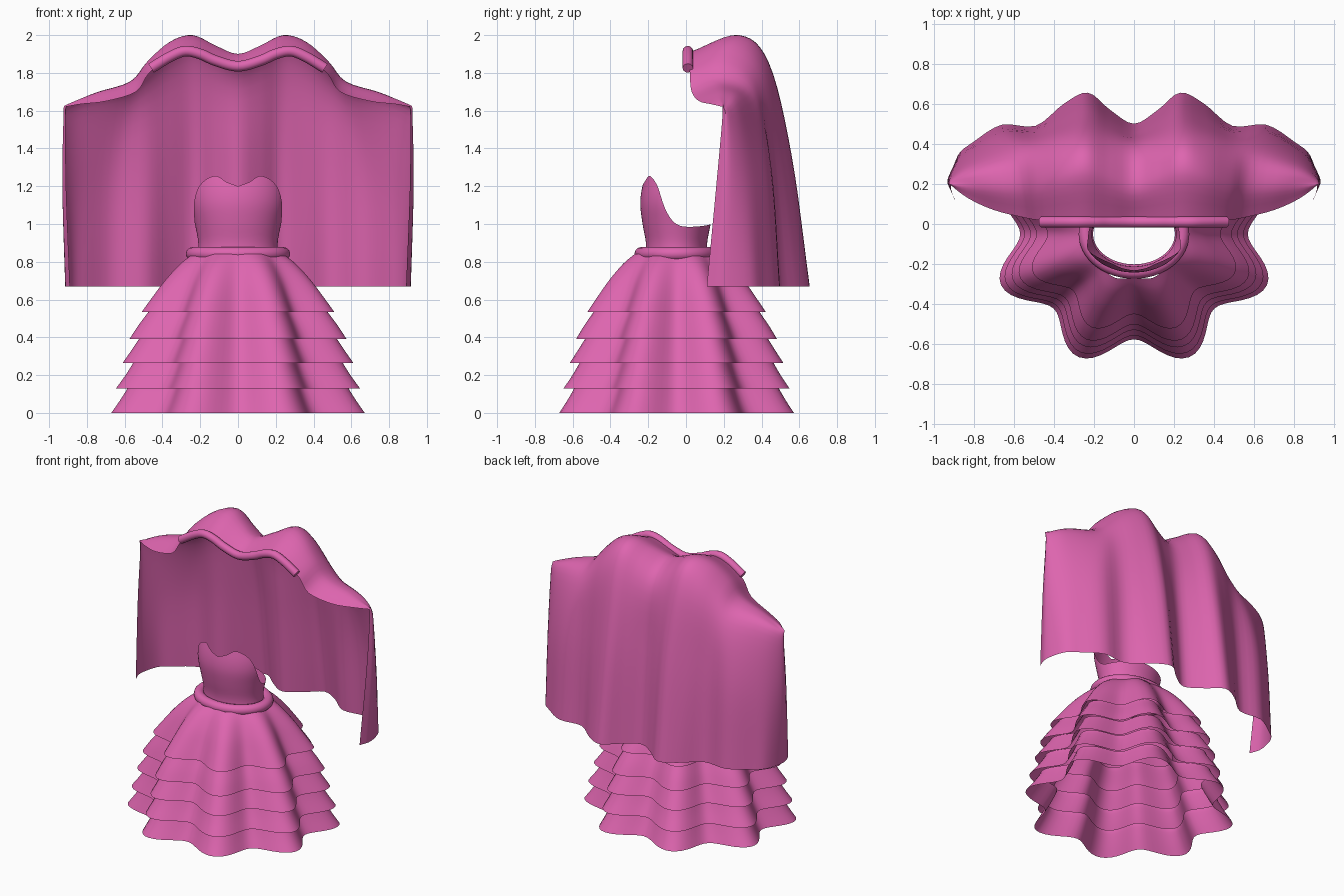
import bpy, math
from mathutils import Vector

if "Cube" in bpy.data.objects:
    bpy.data.objects.remove(bpy.data.objects["Cube"])

pink = bpy.data.materials.new("pink_fabric")
pink.diffuse_color = (0.73, 0.13, 0.43, 1)
pink.use_nodes = True
pink.node_tree.nodes["Principled BSDF"].inputs["Base Color"].default_value = pink.diffuse_color
CY = -0.05  # centre of the dress in y


def smooth_path(pts, n):
    """Catmull-Rom resampling with n steps per span."""
    p = [Vector(q) for q in pts]
    p = [2 * p[0] - p[1]] + p + [2 * p[-1] - p[-2]]
    out = []
    for i in range(1, len(p) - 2):
        a, b, c, d = p[i - 1:i + 3]
        for k in range(n):
            t = k / n
            out.append(0.5 * (2 * b + (c - a) * t + (2 * a - 5 * b + 4 * c - d) * t * t
                              + (3 * b - a - 3 * c + d) * t ** 3))
    return out + [p[-2]]


def lookup(pts, x):
    """Smooth interpolation of the first coordinate in a list of tuples."""
    for a, b in zip(pts, pts[1:]):
        if x <= b.x:
            return a.lerp(b, max(0, (x - a.x) / max(b.x - a.x, 1e-6)))
    return pts[-1]


def loft(name, rows, closed):
    """Sheet through equally long rows of points."""
    w = len(rows[0])
    verts = [v for r in rows for v in r]
    faces = []
    for i in range(len(rows) - 1):
        for j in range(w if closed else w - 1):
            k = (j + 1) % w
            faces.append((i * w + j, i * w + k, (i + 1) * w + k, (i + 1) * w + j))
    me = bpy.data.meshes.new(name)
    me.from_pydata(verts, [], faces)
    me.materials.append(pink)
    ob = bpy.data.objects.new(name, me)
    bpy.context.collection.objects.link(ob)
    finish(ob)
    return ob


def finish(ob):
    bpy.ops.object.select_all(action='DESELECT')
    bpy.context.view_layer.objects.active = ob
    ob.select_set(True)
    bpy.ops.object.shade_smooth_by_angle(angle=math.radians(45))


def tube(name, pts, radius, cyclic):
    cu = bpy.data.curves.new(name, 'CURVE')
    cu.dimensions = '3D'
    cu.bevel_depth = radius
    cu.bevel_resolution = 4
    cu.use_fill_caps = True
    sp = cu.splines.new('POLY')
    sp.points.add(len(pts) - 1)
    for s, p in zip(sp.points, pts):
        s.co = (*p, 1)
    sp.use_cyclic_u = cyclic
    cu.materials.append(pink)
    ob = bpy.data.objects.new(name, cu)
    bpy.context.collection.objects.link(ob)
    bpy.ops.object.select_all(action='DESELECT')
    bpy.context.view_layer.objects.active = ob
    ob.select_set(True)
    bpy.ops.object.convert(target='MESH')
    finish(bpy.context.object)


# Skirt tiers: (height, fold tip radius, valley / tip ratio)
def skirt_ring(z, tip, ratio, n=128):
    ring = []
    for i in range(n):
        t = math.tau * i / n
        r = tip * ((1 + ratio) / 2 - (1 - ratio) / 2 * math.cos(8 * t))
        ring.append((1.08 * r * math.cos(t), CY + r * math.sin(t), z))
    return ring


tiers = [
    [(.84, .235, .93), (.79, .30, .88), (.71, .375, .84), (.625, .44, .81), (.535, .505, .79)],
    [(.56, .455, .79), (.535, .47, .79), (.46, .525, .79), (.39, .57, .79)],
    [(.415, .505, .79), (.39, .52, .79), (.33, .56, .79), (.265, .605, .79)],
    [(.29, .54, .79), (.265, .55, .79), (.20, .59, .79), (.13, .64, .79)],
    [(.155, .57, .79), (.13, .58, .79), (.065, .62, .79), (0, .665, .79)],
]
for i, prof in enumerate(tiers):
    loft(f"skirt_tier_{i + 1}", [skirt_ring(*p) for p in smooth_path(prof, 3)], True)

# Bodice with a sweetheart neckline
top_edge = smooth_path([(0, 1.20, 0), (.25, 1.222, 0), (.55, 1.255, 0), (.98, 1.20, 0),
                        (1.3, 1.06, 0), (1.57, 1.0, 0), (2.0, .985, 0), (3.1416, 1.0, 0)], 6)
width = smooth_path([(.82, .215, .165), (.90, .21, .162), (1.0, .228, .18), (1.1, .25, .192),
                     (1.18, .25, .185), (1.26, .235, .165)], 6)
rows = []
for i in range(15):
    row = []
    for j in range(96):
        phi = math.tau * j / 96
        top = lookup(top_edge, min(phi, math.tau - phi)).y
        z = .82 + (top - .82) * i / 14
        _, rx, ry = lookup(width, z)
        row.append((rx * math.sin(phi), CY - ry * math.cos(phi), z))
    rows.append(row)
loft("bodice", rows, True)

# Waistband
tube("waistband", [(.24 * math.cos(math.tau * i / 64), CY + .187 * math.sin(math.tau * i / 64), .842)
                   for i in range(64)], .036, True)

# Veil: half of the columns, each from front edge over the crown to the hem
half = [
    [(0, .02, 1.83), (0, .2, 1.90), (0, .39, 1.76), (0, .45, 1.34), (0, .50, .67)],
    [(.12, .02, 1.87), (.12, .24, 1.945), (.12, .41, 1.80), (.12, .50, 1.35), (.12, .57, .67)],
    [(.24, .02, 1.91), (.24, .28, 2.0), (.24, .44, 1.85), (.23, .56, 1.36), (.23, .655, .67)],
    [(.36, .02, 1.88), (.36, .25, 1.965), (.36, .42, 1.81), (.36, .51, 1.35), (.35, .60, .67)],
    [(.47, .02, 1.80), (.48, .21, 1.86), (.49, .38, 1.72), (.49, .45, 1.32), (.49, .49, .67)],
    [(.54, .03, 1.70), (.57, .2, 1.755), (.60, .36, 1.65), (.65, .45, 1.27), (.66, .495, .67)],
    [(.70, .07, 1.65), (.74, .2, 1.70), (.76, .31, 1.62), (.79, .38, 1.23), (.80, .41, .67)],
    [(.83, .13, 1.635), (.84, .2, 1.66), (.86, .27, 1.59), (.88, .31, 1.2), (.88, .34, .67)],
    [(.915, .195, 1.62), (.918, .2, 1.622), (.922, .22, 1.55), (.93, .22, 1.2), (.915, .20, .67)],
    [(.91, .193, 1.618), (.912, .193, 1.61), (.912, .19, 1.53), (.91, .16, 1.2), (.89, .11, .67)],
]
cols = [[(-x, y, z) for x, y, z in c] for c in half[:0:-1]] + half
cols = [smooth_path(c, 6) for c in cols]
rows = [smooth_path(r, 4) for r in zip(*cols)]
loft("veil", rows, False)

# Wavy headband along the front of the veil
wave = [(0, .01, 1.835), (.12, .01, 1.865), (.20, .01, 1.90), (.28, .01, 1.915), (.36, .01, 1.885), (.46, .01, 1.825)]
wave = [(-x, y, z) for x, y, z in wave[:0:-1]] + wave
tube("headband", smooth_path(wave, 5), .028, False)
